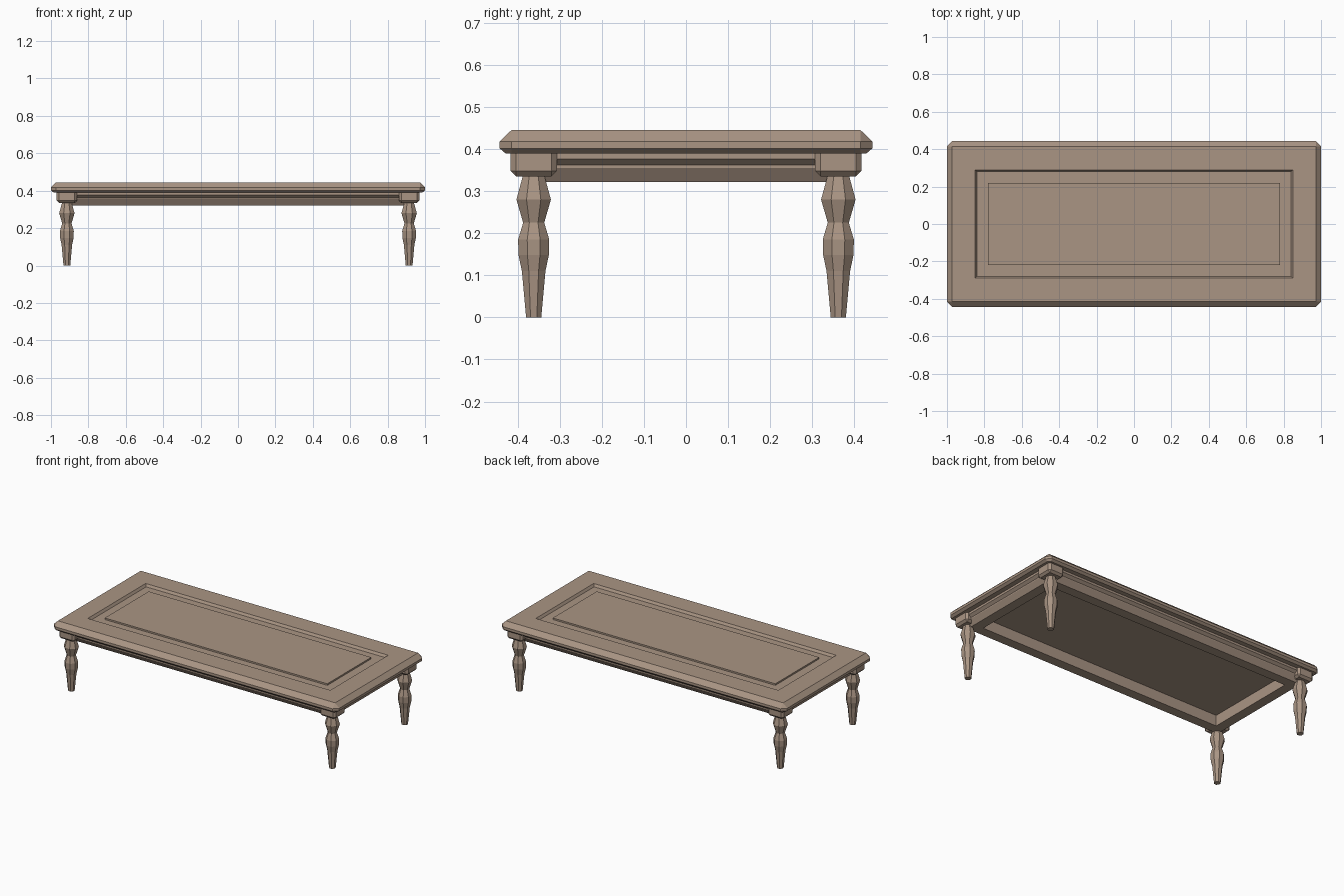
import bpy, bmesh
from math import cos, sin, pi

if "Cube" in bpy.data.objects:
    bpy.data.objects.remove(bpy.data.objects["Cube"])

mat = bpy.data.materials.new("wood")
mat.diffuse_color = (0.40, 0.30, 0.23, 1)
mat.use_nodes = True
mat.node_tree.nodes["Principled BSDF"].inputs["Base Color"].default_value = mat.diffuse_color


def rect_ring(hx, hy, z, cut=0.0):
    """Rectangle with cut corners, as 8 points (doubles are merged later)."""
    return [(hx, -hy + cut, z), (hx, hy - cut, z), (hx - cut, hy, z), (-hx + cut, hy, z),
            (-hx, hy - cut, z), (-hx, -hy + cut, z), (-hx + cut, -hy, z), (hx - cut, -hy, z)]


def oct_ring(apothem, z):
    """Octagon with flat sides facing the axes."""
    r = apothem / cos(pi / 8)
    return [(r * cos(pi / 8 + i * pi / 4), r * sin(pi / 8 + i * pi / 4), z) for i in range(8)]


def loft(name, rings, closed=False, location=(0, 0, 0)):
    """Skin the rings in order; cap the ends, or join last to first if closed."""
    bm = bmesh.new()
    loops = [[bm.verts.new(p) for p in ring] for ring in rings]
    pairs = list(zip(loops, loops[1:]))
    if closed:
        pairs.append((loops[-1], loops[0]))
    for a, b in pairs:
        for i in range(8):
            j = (i + 1) % 8
            bm.faces.new((a[i], a[j], b[j], b[i]))
    if not closed:
        bm.faces.new(loops[0][::-1])
        bm.faces.new(loops[-1])
    bmesh.ops.remove_doubles(bm, verts=bm.verts, dist=1e-5)
    bmesh.ops.recalc_face_normals(bm, faces=bm.faces)
    mesh = bpy.data.meshes.new(name)
    bm.to_mesh(mesh)
    bm.free()
    mesh.materials.append(mat)
    obj = bpy.data.objects.new(name, mesh)
    obj.location = location
    bpy.context.collection.objects.link(obj)
    return obj


# Tabletop: bevelled slab, recessed channel and raised centre panel
loft("tabletop", [
    rect_ring(0.985, 0.429, 0.39, 0.014),
    rect_ring(1.0, 0.443, 0.402, 0.028),
    rect_ring(1.0, 0.443, 0.418, 0.028),
    rect_ring(0.972, 0.415, 0.445),
    rect_ring(0.85, 0.29, 0.445),
    rect_ring(0.84, 0.28, 0.43),
    rect_ring(0.78, 0.22, 0.43),
    rect_ring(0.78, 0.22, 0.44),
])

# Apron: moulded frame; profile is (half depth in y, z), x is wider by a constant
apron_profile = [(0.30, 0.392), (0.40, 0.392), (0.40, 0.376), (0.384, 0.362),
                 (0.384, 0.355), (0.362, 0.322), (0.30, 0.322)]
loft("apron", [rect_ring(y + 0.555, y, z) for y, z in apron_profile], closed=True)

# Legs: bevelled corner block above a turned eight-sided leg
leg_profile = [(0.018, 0), (0.028, 0.11), (0.036, 0.148), (0.037, 0.185),
               (0.025, 0.225), (0.041, 0.28), (0.026, 0.335), (0.026, 0.345)]
for sy, depth in ((-1, "front"), (1, "back")):
    for sx, side in ((-1, "left"), (1, "right")):
        pos = (sx * 0.915, sy * 0.362, 0)
        loft(f"{depth}_{side}_leg", [oct_ring(r, z) for r, z in leg_profile], location=pos)
        loft(f"{depth}_{side}_block", [
            rect_ring(0.042, 0.042, 0.335),
            rect_ring(0.055, 0.055, 0.348, 0.013),
            rect_ring(0.055, 0.055, 0.392, 0.013),
        ], location=pos)
